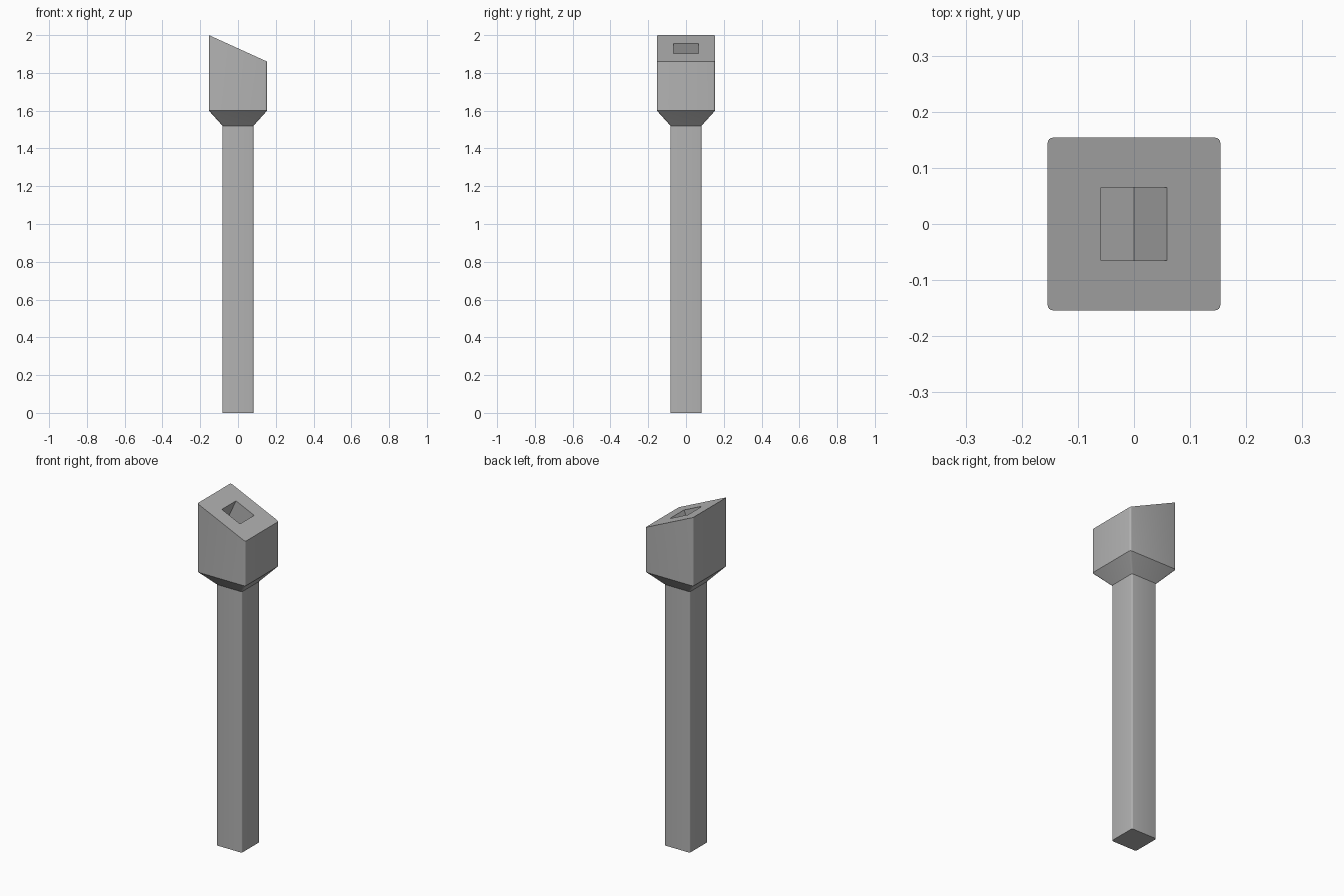
import bpy, bmesh, math
from mathutils import Matrix, Vector

if "Cube" in bpy.data.objects:
    bpy.data.objects.remove(bpy.data.objects["Cube"], do_unlink=True)

POST, HEAD = 0.082, 0.154          # half widths
TOP_HIGH, TOP_LOW = 2.0, 1.86      # sloped top, high at -x
SLOPE = (TOP_HIGH - TOP_LOW) / (2 * HEAD)

grey = bpy.data.materials.new("mid_grey")
grey.use_nodes = True
colour = (0.45, 0.45, 0.45, 1)
grey.diffuse_color = colour
grey.node_tree.nodes["Principled BSDF"].inputs["Base Color"].default_value = colour


def rounded_square(half, radius, steps=4):
    """Outline of a square with rounded corners, anticlockwise."""
    points = []
    for corner in range(4):
        mid = math.radians(45 + 90 * corner)
        cx = math.copysign(half - radius, math.cos(mid))
        cy = math.copysign(half - radius, math.sin(mid))
        for i in range(steps + 1):
            a = math.radians(90 * (corner + i / steps))
            points.append((cx + radius * math.cos(a), cy + radius * math.sin(a)))
    return points


def loft(name, sections):
    """Closed solid through (half width, radius, height function) sections."""
    bm = bmesh.new()
    rings = [[bm.verts.new((x, y, height(x))) for x, y in rounded_square(half, radius)]
             for half, radius, height in sections]
    for low, high in zip(rings, rings[1:]):
        for i in range(len(low)):
            j = (i + 1) % len(low)
            bm.faces.new((low[i], low[j], high[j], high[i]))
    bm.faces.new(rings[0][::-1])
    bm.faces.new(rings[-1])
    mesh = bpy.data.meshes.new(name)
    bm.to_mesh(mesh)
    bm.free()
    mesh.materials.append(grey)
    obj = bpy.data.objects.new(name, mesh)
    bpy.context.collection.objects.link(obj)
    return obj


# Square post, its top tucked inside the collar
post = loft("post", [(POST, 0.008, lambda x: 0), (POST, 0.008, lambda x: 1.53)])

# Head with flared collar and sloped top
head = loft("head", [
    (POST, 0.008, lambda x: 1.52),
    (HEAD, 0.01, lambda x: 1.60),
    (HEAD, 0.01, lambda x: (TOP_HIGH + TOP_LOW) / 2 - SLOPE * x),
])

# Rectangular socket, sunk square to the sloped top
tilt = math.atan(SLOPE)
depth, length, width = 0.141, 0.117 / math.cos(tilt), 0.13
centre = Vector((0, 0, (TOP_HIGH + TOP_LOW) / 2))
bm = bmesh.new()
bmesh.ops.create_cube(bm, size=1, matrix=Matrix.Translation(centre)
                      @ Matrix.Rotation(tilt, 4, "Y")
                      @ Matrix.Diagonal((length, width, 2 * depth, 1)))
mesh = bpy.data.meshes.new("socket_cutter")
bm.to_mesh(mesh)
bm.free()
mesh.materials.append(grey)
cutter = bpy.data.objects.new("socket_cutter", mesh)
bpy.context.collection.objects.link(cutter)

cut = head.modifiers.new("socket", "BOOLEAN")
cut.operation = "DIFFERENCE"
cut.solver = "EXACT"
cut.object = cutter
bpy.ops.object.select_all(action="DESELECT")
bpy.context.view_layer.objects.active = head
head.select_set(True)
bpy.ops.object.modifier_apply(modifier=cut.name)
bpy.data.objects.remove(cutter, do_unlink=True)

# Soft corners, crisp edges elsewhere
post.select_set(True)
bpy.ops.object.shade_smooth_by_angle(angle=math.radians(30))
